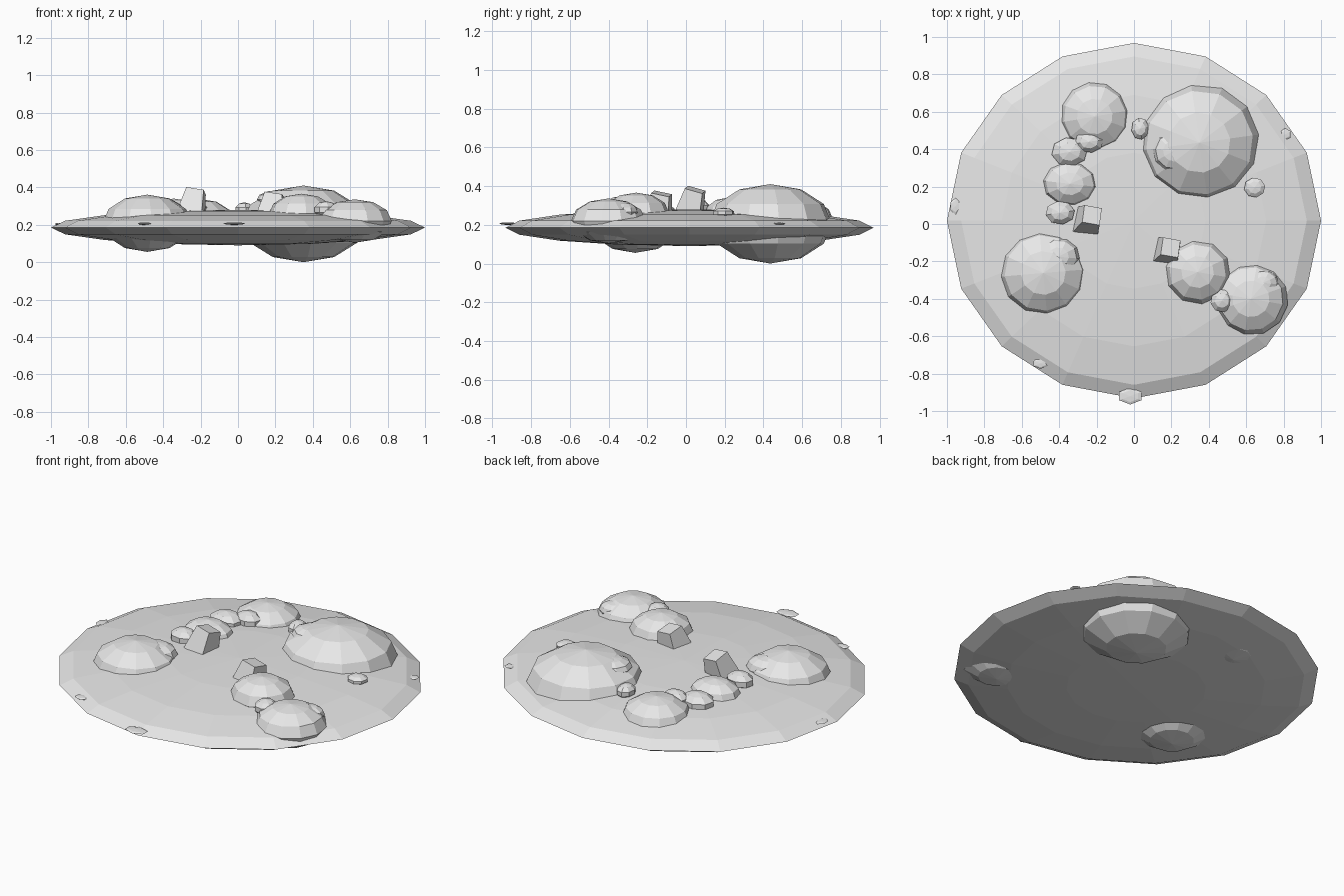
import bpy, math
from math import radians

grey = bpy.data.materials.new("light_grey")
grey.diffuse_color = (0.8, 0.8, 0.8, 1)


def finish(name):
    ob = bpy.context.object
    ob.name = name
    ob.data.materials.append(grey)
    bpy.ops.object.shade_flat()
    return ob


def blob(name, loc, size, seg=12, rings=6, turn=0):
    """Faceted ellipsoid; vertices are turned before squashing."""
    bpy.ops.mesh.primitive_uv_sphere_add(segments=seg, ring_count=rings, radius=1, location=loc)
    ob = finish(name)
    for v in ob.data.vertices:
        x, y, z = v.co
        c, s = math.cos(radians(turn)), math.sin(radians(turn))
        v.co = ((x * c - y * s) * size[0], (x * s + y * c) * size[1], z * size[2])
    return ob


def block(name, loc, base, top, height, rot):
    """Tapered, tilted four-sided block."""
    bpy.ops.mesh.primitive_cone_add(vertices=4, radius1=base * 0.7071, radius2=top * 0.7071,
                                    depth=height, location=loc)
    ob = finish(name)
    c = math.cos(radians(45))
    for v in ob.data.vertices:
        x, y, z = v.co
        v.co = ((x - y) * c, (x + y) * c, z)
    ob.rotation_euler = [radians(a) for a in rot]


# Flat lens-shaped ground
blob("ground_disc", (0, 0.018, 0.185), (1, 0.95, 0.095), 16, 8)

# Large mounds that pass through the ground
for name, loc, size, turn in [
    ("big_mound", (0.35, 0.435, 0.205), (0.332, 0.322, 0.205), 8),
    ("left_mound", (-0.485, -0.262, 0.208), (0.24, 0.234, 0.153), 5),
    ("back_mound", (-0.21, 0.575, 0.221), (0.192, 0.19, 0.118), 10),
    ("right_mound", (0.625, -0.4, 0.22), (0.2, 0.196, 0.116), 20),
]:
    blob(name, loc, size, 12, 6, turn)

# Low lumps just breaking the mound surfaces
for i, (loc, size) in enumerate([
    ((0.21, 0.39, 0.335), (0.11, 0.11, 0.05)),
    ((-0.405, -0.175, 0.275), (0.115, 0.1, 0.065)),
    ((-0.225, 0.64, 0.265), (0.105, 0.075, 0.055)),
    ((0.69, -0.315, 0.265), (0.085, 0.07, 0.05)),
]):
    blob(f"mound_lump_{i}", loc, size, 10, 6, 12)

# Medium boulders
blob("front_boulder", (0.34, -0.257, 0.26), (0.177, 0.172, 0.106), 10, 6, 8)
blob("left_boulder", (-0.343, 0.215, 0.25), (0.149, 0.122, 0.09), 10, 6, 10)

# Small stones
for i, (loc, size) in enumerate([
    ((-0.24, 0.44, 0.28), (0.082, 0.062, 0.05)),
    ((-0.345, 0.385, 0.27), (0.102, 0.082, 0.055)),
    ((-0.395, 0.06, 0.285), (0.083, 0.066, 0.05)),
    ((0.033, 0.51, 0.28), (0.05, 0.062, 0.04)),
    ((0.645, 0.195, 0.262), (0.06, 0.056, 0.026)),
    ((0.47, -0.41, 0.28), (0.065, 0.066, 0.046)),
]):
    blob(f"small_stone_{i}", loc, size, 8, 5, 11)

# Thin flakes at the rim
for i, (loc, size) in enumerate([
    ((-0.02, -0.92, 0.206), (0.068, 0.045, 0.007)),
    ((-0.955, 0.095, 0.204), (0.03, 0.045, 0.006)),
    ((-0.5, -0.745, 0.206), (0.042, 0.03, 0.007)),
    ((0.81, 0.48, 0.206), (0.032, 0.032, 0.006)),
]):
    blob(f"rim_flake_{i}", loc, size, 6, 4)

# Tilted blocks
block("left_block", (-0.238, 0.03, 0.315), 0.135, 0.095, 0.14, (-16, 9, -10))
block("front_block", (0.185, -0.137, 0.3), 0.135, 0.095, 0.125, (-12, 8, -10))
